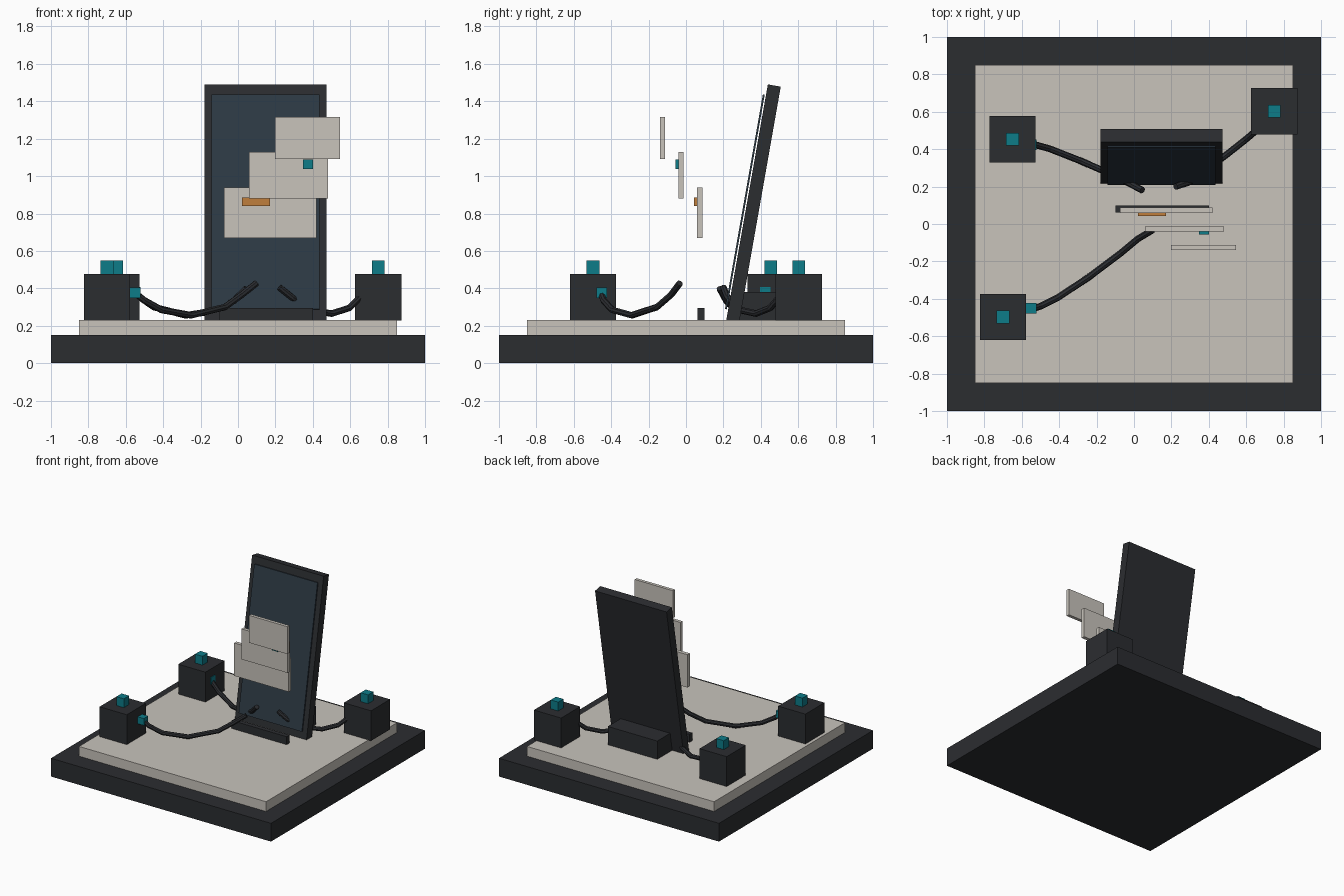
import bpy
from math import radians, sin, cos


def material(name, rgb):
    m = bpy.data.materials.new(name)
    m.diffuse_color = (*rgb, 1)
    return m


DARK = material("charcoal", (0.024, 0.026, 0.030))
CREAM = material("warm_grey", (0.58, 0.55, 0.50))
TEAL = material("teal", (0.004, 0.20, 0.25))
ORANGE = material("orange", (0.53, 0.21, 0.045))
GLASS = material("screen_blue", (0.026, 0.042, 0.058))


def box(name, centre, size, mat, tilt=0):
    bpy.ops.mesh.primitive_cube_add(size=1, location=centre)
    ob = bpy.context.object
    ob.name = name
    ob.scale = size
    ob.rotation_euler.x = -tilt
    ob.data.materials.append(mat)
    return ob


def cable(name, points, radius=0.018):
    cu = bpy.data.curves.new(name, 'CURVE')
    cu.dimensions = '3D'
    cu.bevel_depth = radius
    cu.bevel_resolution = 2
    cu.use_fill_caps = True
    sp = cu.splines.new('POLY')
    sp.points.add(len(points) - 1)
    for p, co in zip(sp.points, points):
        p.co = (*co, 1)
    sp.use_smooth = False
    cu.materials.append(DARK)
    bpy.context.collection.objects.link(bpy.data.objects.new(name, cu))


# Plinth and raised top plate
box("base", (0, 0, 0.075), (2, 2, 0.15), DARK)
box("top_plate", (0, 0, 0.19), (1.7, 1.7, 0.08), CREAM)

# Leaning panel with screen standing slightly proud
T = radians(10)
cy, cz = 0.361, 0.854
box("panel", (0.147, cy, cz), (0.65, 0.07, 1.28), DARK, T)
off = 0.047
box("screen", (0.147, cy - off * cos(T), cz + off * sin(T)), (0.575, 0.01, 1.165), GLASS, T)
box("rear_foot", (0.15, 0.365, 0.304), (0.45, 0.23, 0.152), DARK)
box("front_lip", (0.15, 0.08, 0.262), (0.5, 0.037, 0.067), DARK)

# Cube units with teal buttons
for name, x, y in (("rear_left", -0.65, 0.453), ("rear_right", 0.75, 0.603), ("front_left", -0.70, -0.497)):
    box(name + "_unit", (x, y, 0.352), (0.247, 0.247, 0.247), DARK)
    box(name + "_button", (x, y, 0.51), (0.068, 0.068, 0.076), TEAL)
box("front_left_plug", (-0.55, -0.45, 0.376), (0.057, 0.057, 0.057), TEAL)
box("rear_left_plug", (-0.55, 0.423, 0.38), (0.057, 0.057, 0.057), TEAL)

# Sagging cables
cable("front_left_cable", [(-0.55, -0.455, 0.375), (-0.50, -0.44, 0.335), (-0.41, -0.395, 0.285),
                           (-0.25, -0.29, 0.256), (-0.07, -0.155, 0.30), (0.02, -0.08, 0.365),
                           (0.098, -0.033, 0.427)])
cable("rear_left_cable", [(-0.55, 0.43, 0.37), (-0.45, 0.402, 0.30), (-0.28, 0.335, 0.256),
                          (-0.12, 0.265, 0.28), (-0.02, 0.215, 0.335), (0.045, 0.18, 0.40)])
cable("rear_right_cable", [(0.66, 0.505, 0.36), (0.595, 0.45, 0.295), (0.50, 0.375, 0.265),
                           (0.38, 0.285, 0.285), (0.29, 0.222, 0.35), (0.222, 0.20, 0.405)])

# Floating cards with small tags
box("lower_card", (0.172, 0.074, 0.805), (0.495, 0.03, 0.27), CREAM)
box("middle_card", (0.27, -0.027, 1.005), (0.42, 0.028, 0.25), CREAM)
box("upper_card", (0.372, -0.126, 1.203), (0.347, 0.026, 0.225), CREAM)
box("orange_tag", (0.096, 0.052, 0.863), (0.15, 0.016, 0.045), ORANGE)
box("teal_tag", (0.374, -0.048, 1.063), (0.052, 0.018, 0.05), TEAL)
